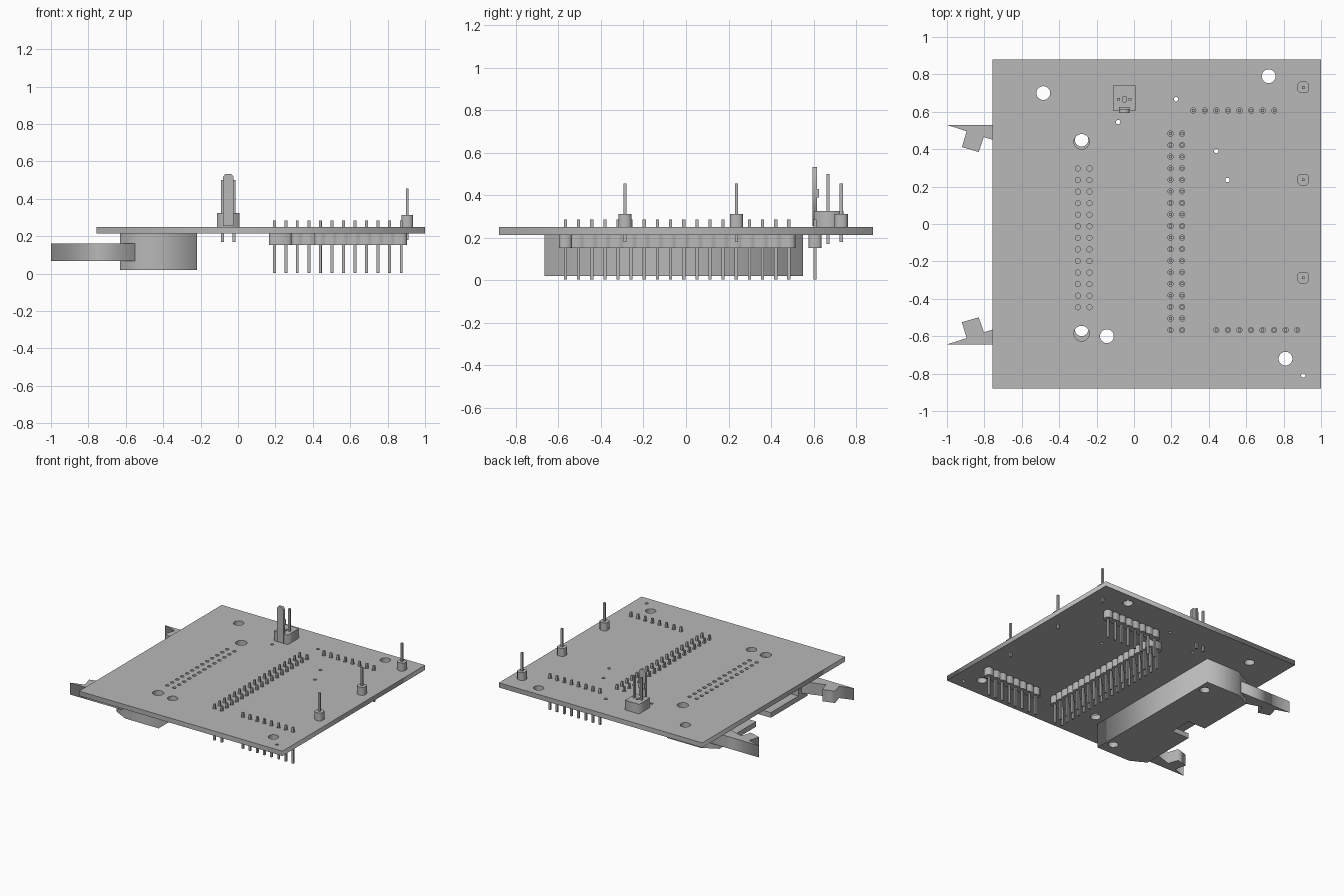
import bpy, bmesh, math
from mathutils import Matrix, Vector

if "Cube" in bpy.data.objects:
    bpy.data.objects.remove(bpy.data.objects["Cube"], do_unlink=True)

GREY = (0.48, 0.48, 0.48, 1)
mat = bpy.data.materials.new("plain grey")
mat.use_nodes = True
mat.diffuse_color = GREY
mat.node_tree.nodes["Principled BSDF"].inputs["Base Color"].default_value = GREY

PITCH = 0.0618
BOARD_LOW, BOARD_TOP = 0.213, 0.25


def circle(x, y, r, n=24):
    return [(x + r * math.cos(2 * math.pi * i / n), y + r * math.sin(2 * math.pi * i / n))
            for i in range(n)]


def rect(x0, x1, y0, y1):
    return [(x0, y0), (x1, y0), (x1, y1), (x0, y1)]


def plate(name, outlines, low, high, upright=False):
    """Extrude a filled outline (further outlines are holes) along z, or along y if upright."""
    cu = bpy.data.curves.new(name, "CURVE")
    cu.dimensions, cu.fill_mode = "2D", "BOTH"
    cu.extrude = (high - low) / 2
    for pts in outlines:
        s = cu.splines.new("POLY")
        s.points.add(len(pts) - 1)
        for p, (x, y) in zip(s.points, pts):
            p.co = (x, y, 0, 1)
        s.use_cyclic_u = True
    ob = bpy.data.objects.new(name, cu)
    bpy.context.collection.objects.link(ob)
    mid = (low + high) / 2
    if upright:
        ob.rotation_euler.x = math.pi / 2
        ob.location.y = mid
    else:
        ob.location.z = mid
    bpy.ops.object.select_all(action="DESELECT")
    ob.select_set(True)
    bpy.context.view_layer.objects.active = ob
    bpy.ops.object.convert(target="MESH")
    ob = bpy.context.view_layer.objects.active
    bm = bmesh.new()
    bm.from_mesh(ob.data)
    bmesh.ops.remove_doubles(bm, verts=bm.verts, dist=1e-5)
    bmesh.ops.recalc_face_normals(bm, faces=bm.faces)
    bm.to_mesh(ob.data)
    bm.free()
    ob.data.materials.clear()
    ob.data.materials.append(mat)
    return ob


def boxes(name, spans):
    """One mesh made of boxes given as (x0, x1, y0, y1, z0, z1)."""
    bm = bmesh.new()
    for x0, x1, y0, y1, z0, z1 in spans:
        centre = Vector((x0 + x1, y0 + y1, z0 + z1)) / 2
        size = Matrix.Diagonal((x1 - x0, y1 - y0, z1 - z0, 1))
        bmesh.ops.create_cube(bm, size=1, matrix=Matrix.Translation(centre) @ size)
    me = bpy.data.meshes.new(name)
    bm.to_mesh(me)
    bm.free()
    me.materials.append(mat)
    ob = bpy.data.objects.new(name, me)
    bpy.context.collection.objects.link(ob)
    return ob


def pins(name, spots, low, high, r=0.0075):
    return boxes(name, [(x - r, x + r, y - r, y + r, low, high) for x, y in spots])


def header_outline(cx, cy, count, width, along_y):
    """Row of cells with chamfered corners, as on a breakaway pin header."""
    c, half = 0.014, width / 2
    side = []
    for i in range(count):
        a = (i - count / 2) * PITCH
        side += [(a, half - c), (a + c, half), (a + PITCH - c, half)]
    side.append((count / 2 * PITCH, half - c))
    pts = side + [(-a, -b) for a, b in side]
    return [(cx + b, cy + a) if along_y else (cx + a, cy + b) for a, b in pts]


# Pin positions
double_row = [(x, -0.567 + i * PITCH) for x in (0.195, 0.257) for i in range(18)]
back_row = [(0.317 + i * PITCH, 0.607) for i in range(8)]
front_row = [(0.44 + i * PITCH, -0.567) for i in range(8)]
socket_row = [(x, -0.445 + i * PITCH) for x in (-0.30, -0.238) for i in range(13)]
test_spots = [(0.905, y) for y in (0.73, 0.237, -0.287)]
power_spots = [(x, 0.667) for x in (-0.083, -0.021)]

# Circuit board with mounting holes, vias and pin holes
holes = [circle(x, y, 0.037) for x, y in
         ((-0.485, 0.70), (0.72, 0.79), (-0.145, -0.60), (0.81, -0.72))]
holes += [circle(-0.28, y, 0.041) for y in (0.44, -0.585)]
holes += [circle(x, y, 0.012, 12) for x, y in
          ((0.225, 0.667), (-0.085, 0.545), (0.44, 0.39), (0.50, 0.235), (0.905, -0.81))]
holes += [circle(x, y, 0.014, 12) for x, y in double_row + back_row + front_row + socket_row]
plate("circuit_board", [rect(-0.757, 1.0, -0.88, 0.88)] + holes, BOARD_LOW, BOARD_TOP)

# Pin headers under the board
for name, spots, count, width, along_y in (("double", double_row, 18, 0.122, True),
                                           ("back", back_row, 8, 0.062, False),
                                           ("front", front_row, 8, 0.062, False)):
    cx = sum(p[0] for p in spots) / len(spots)
    cy = sum(p[1] for p in spots) / len(spots)
    plate(name + "_header_base", [header_outline(cx, cy, count, width, along_y)],
          0.152, BOARD_LOW)
    pins(name + "_header_pins", spots, 0.003, 0.285)

# Single test pins on top
for i, (x, y) in enumerate(test_spots):
    plate("test_pin_base_%d" % (i + 1), [header_outline(x, y, 1, 0.062, True)], BOARD_TOP, 0.312)
pins("test_pins", test_spots, 0.18, 0.455)

# Power connector with upright locking tab
plate("power_connector_base", [rect(-0.113, 0.009, 0.603, 0.74),
                               rect(-0.06, -0.044, 0.652, 0.682)], BOARD_TOP, 0.325)
pins("power_pins", power_spots, 0.17, 0.50)
plate("locking_tab", [[(-0.081, 0.255), (-0.023, 0.255), (-0.023, 0.515), (-0.036, 0.533),
                       (-0.068, 0.533), (-0.081, 0.515)]], 0.594, 0.615, upright=True)
boxes("locking_tab_catch", [(-0.081, -0.023, 0.61, 0.626, 0.39, 0.43)])

# Ribbon connector shell with open mouth and key slot
MID = -0.057
shell = [(-0.22, -0.608), (-0.22, 0.608), (-0.51, 0.608), (-0.63, 0.545),
         (-0.63, -0.545), (-0.51, -0.608)]
connector = plate("ribbon_connector",
                  [[(x, y + MID) for x, y in shell],
                   circle(-0.28, MID + 0.507, 0.036), circle(-0.28, MID - 0.507, 0.036)],
                  0.02, BOARD_LOW)
for name, span in (("mouth_cutter", (-0.7, -0.34, MID - 0.43, MID + 0.43, 0.06, 0.175)),
                   ("key_cutter", (-0.7, -0.48, MID - 0.09, MID + 0.09, 0.0, 0.1))):
    cutter = boxes(name, [span])
    cutter.hide_render = True
    cutter.hide_set(True)
    cutter.display_type = "WIRE"
    cut = connector.modifiers.new(name, "BOOLEAN")
    cut.operation, cut.solver, cut.object = "DIFFERENCE", "EXACT", cutter

# Mirrored ejector levers
lever = [(-1.0, 0.587), (-0.895, 0.553), (-0.92, 0.468), (-0.83, 0.442), (-0.803, 0.522),
         (-0.62, 0.465), (-0.53, 0.465), (-0.53, 0.587)]
for name, sign in (("back_lever", 1), ("front_lever", -1)):
    plate(name, [[(x, MID + sign * y) for x, y in lever]], 0.068, 0.16)
